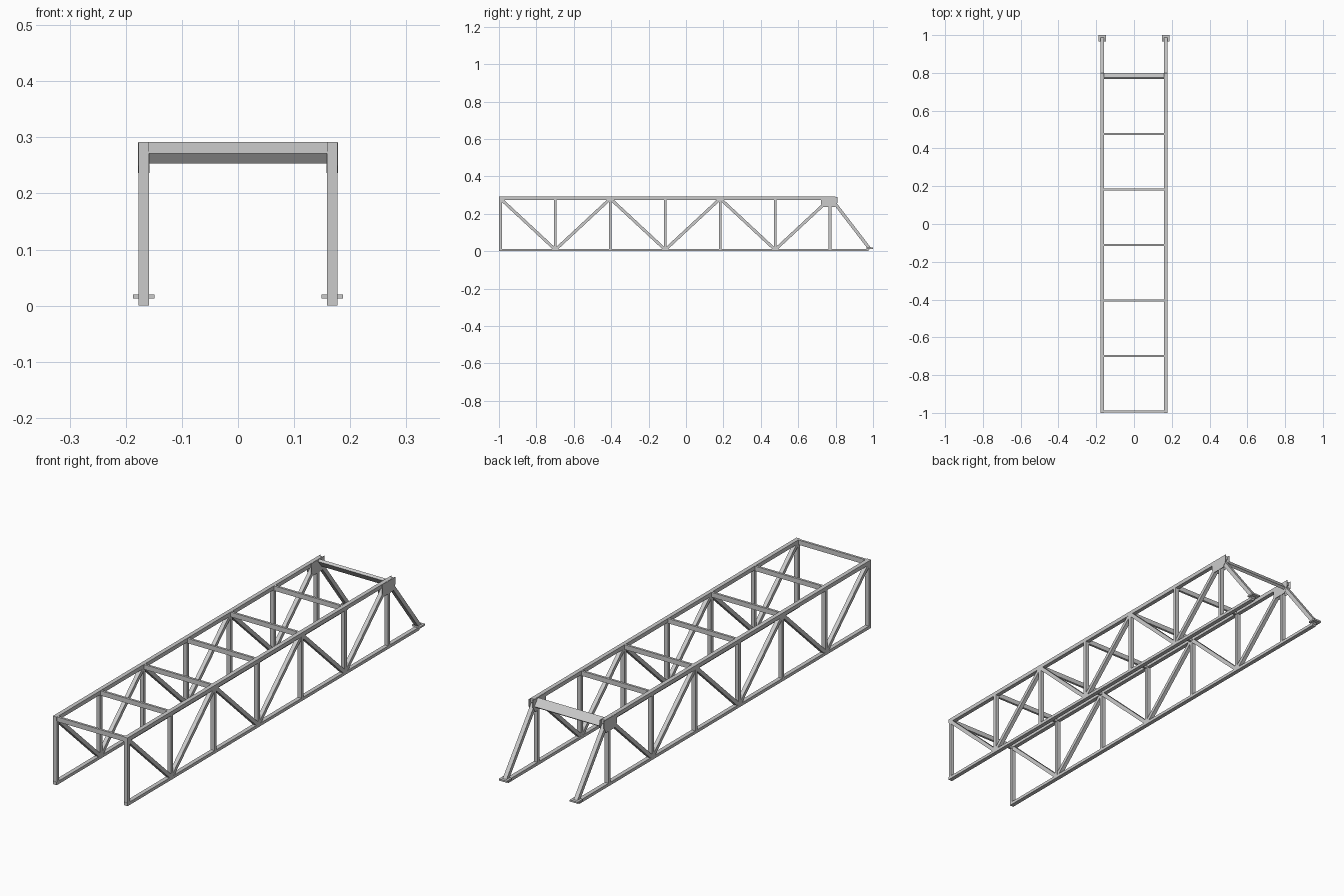
import bpy, bmesh
from mathutils import Vector, Matrix

if "Cube" in bpy.data.objects:
    bpy.data.objects.remove(bpy.data.objects["Cube"])

X = 0.168                      # truss plane offset
W = 0.018                      # member width across the truss
TOP, BOT = 0.281, 0.008        # joint heights
NODES = [-0.992 + i * 0.2937 for i in range(7)]


def finish(name, bm):
    bmesh.ops.recalc_face_normals(bm, faces=bm.faces)
    me = bpy.data.meshes.new(name)
    bm.to_mesh(me)
    bm.free()
    ob = bpy.data.objects.new(name, me)
    bpy.context.collection.objects.link(ob)
    return ob


def box(name, lo, hi):
    lo, hi = Vector(lo), Vector(hi)
    bm = bmesh.new()
    bmesh.ops.create_cube(bm, size=1, matrix=Matrix.Translation((lo + hi) / 2)
                          @ Matrix.Diagonal((*(hi - lo), 1)))
    return finish(name, bm)


def prism(name, yz, x0, x1):
    """Extrude a side-view outline across x."""
    bm = bmesh.new()
    f = bm.faces.new([bm.verts.new((x0, y, z)) for y, z in yz])
    r = bmesh.ops.extrude_face_region(bm, geom=[f])
    bmesh.ops.translate(bm, vec=(x1 - x0, 0, 0),
                        verts=[v for v in r["geom"] if isinstance(v, bmesh.types.BMVert)])
    return finish(name, bm)


def bar(name, a, b, depth, x, w=W):
    """Straight member between two side-view points."""
    a, b = Vector(a), Vector(b)
    d = (b - a).normalized()
    n = Vector((-d.y, d.x)) * depth / 2
    return prism(name, [a + n, b + n, b - n, a - n], x - w / 2, x + w / 2)


for side, s in (("left", -1), ("right", 1)):
    x = s * X
    # chords
    box(f"{side}_top_chord", (x - W / 2, -1, 0.275), (x + W / 2, 0.80, 0.292))
    box(f"{side}_bottom_chord", (x - W / 2, -1, 0), (x + W / 2, 0.975, 0.013))

    # verticals
    for i, y in enumerate(NODES):
        box(f"{side}_vertical_{i}", (x - W / 2, y - 0.007, 0.006),
            (x + W / 2, y + 0.007, 0.278))

    # zigzag diagonals
    for i in range(6):
        za, zb = (TOP, BOT) if i % 2 == 0 else (BOT, TOP)
        bar(f"{side}_diagonal_{i}", (NODES[i], za), (NODES[i + 1], zb), 0.016, x, W * 0.95)

    # sloping end post and its shoe plate
    bar(f"{side}_end_post", (0.775, 0.283), (0.983, 0.012), 0.017, x)
    box(f"{side}_shoe", (x - 0.019, 0.965, 0.013), (x + 0.019, 1.0, 0.020))

    # gusset plates on both faces of the portal joint
    outline = [(0.722, 0.291), (0.811, 0.291), (0.811, 0.262), (0.795, 0.236),
               (0.735, 0.236), (0.722, 0.25)]
    for k, e in (("outer", s), ("inner", -s)):
        c = x + e * 0.0092
        prism(f"{side}_{k}_gusset", outline, c - 0.001, c + 0.001)

# top cross struts
for i, y in enumerate(NODES[:6]):
    box(f"cross_strut_{i}", (-X, y - 0.005, 0.271), (X, y + 0.005, 0.2915))

# inclined portal beam between the end posts
bar("portal_beam", (0.772, 0.287), (0.796, 0.257), 0.012, 0, 2 * X - W)
